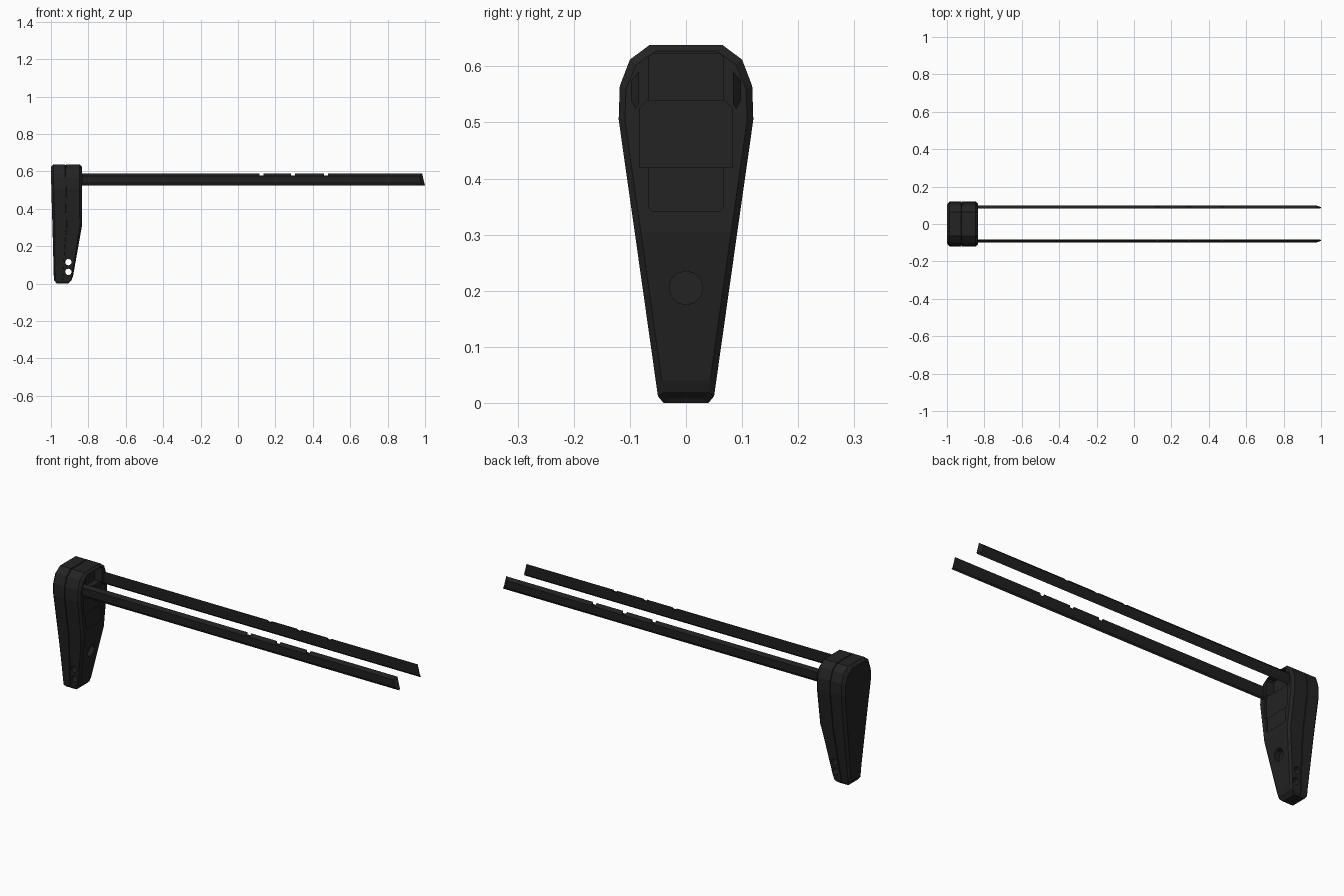
import bpy, bmesh, math
from mathutils import Matrix

if "Cube" in bpy.data.objects:
    bpy.data.objects.remove(bpy.data.objects["Cube"])


def material(name, rgb):
    m = bpy.data.materials.new(name)
    m.diffuse_color = (*rgb, 1)
    m.use_nodes = True
    m.node_tree.nodes["Principled BSDF"].inputs["Base Color"].default_value = m.diffuse_color
    return m


POLYMER = material("black_polymer", (0.017, 0.017, 0.017))
METAL = material("black_metal", (0.0145, 0.0140, 0.0150))


def finish(bm, name, mat=None):
    bmesh.ops.recalc_face_normals(bm, faces=bm.faces)
    me = bpy.data.meshes.new(name)
    bm.to_mesh(me)
    bm.free()
    ob = bpy.data.objects.new(name, me)
    bpy.context.collection.objects.link(ob)
    if mat:
        me.materials.append(mat)
    return ob


def prism(bm, outline, x0, x1):
    """Extrude a (y, z) outline along x; x1 may be a function of (y, z)."""
    end = x1 if callable(x1) else (lambda y, z: x1)
    a = [bm.verts.new((x0, y, z)) for y, z in outline]
    b = [bm.verts.new((end(y, z), y, z)) for y, z in outline]
    bm.faces.new(a)
    bm.faces.new(b[::-1])
    n = len(a)
    for i in range(n):
        bm.faces.new((a[i], a[(i + 1) % n], b[(i + 1) % n], b[i]))


def cylinder(bm, r, length, centre, axis, sides):
    rot = Matrix.Rotation(math.pi / 2, 4, axis)
    bmesh.ops.create_cone(bm, cap_ends=True, segments=sides, radius1=r, radius2=r,
                          depth=length, matrix=Matrix.Translation(centre) @ rot)


def cut(target, bm):
    """Subtract a temporary cutter and remove it afterwards."""
    cutter = finish(bm, "cutter")
    cutter.hide_render = True
    mod = target.modifiers.new("cut", 'BOOLEAN')
    mod.operation, mod.solver, mod.object = 'DIFFERENCE', 'EXACT', cutter
    bpy.context.view_layer.objects.active = target
    bpy.ops.object.modifier_apply(modifier=mod.name)
    bpy.data.objects.remove(cutter)


# Butt body: rows of half width, height, rear x, front x
ROWS = [(0.040, 0.000, -0.975, -0.904), (0.050, 0.012, -0.985, -0.890),
        (0.054, 0.040, -0.985, -0.882), (0.0915, 0.305, -0.992, -0.835),
        (0.120, 0.505, -0.998, -0.835), (0.118, 0.565, -0.999, -0.835),
        (0.100, 0.612, -1.000, -0.835), (0.065, 0.638, -1.000, -0.835)]
# Rings from rear to front: fraction of depth and inset, with a seam groove midway
RINGS = [(0, 0.014), (0.08, 0), (0.46, 0), (0.465, 0.004),
         (0.485, 0.004), (0.49, 0), (0.93, 0), (1, 0.011)]


def ring(bm, t, inset):
    def row_z(z):
        if z > 0.5:
            return z - inset * (z - 0.5) / 0.138
        return z + inset * 0.7 if z < 0.02 else z
    left, right = ([bm.verts.new((xr + (xf - xr) * t, s * (y - inset), row_z(z)))
                    for y, z, xr, xf in ROWS] for s in (-1, 1))
    return left, right


bm = bmesh.new()
rings = [ring(bm, *r) for r in RINGS]
for left, right in (rings[0], rings[-1]):
    for i in range(len(ROWS) - 1):
        bm.faces.new((left[i], right[i], right[i + 1], left[i + 1]))
loops = [l + r[::-1] for l, r in rings]
for a, b in zip(loops, loops[1:]):
    for i in range(len(a)):
        j = (i + 1) % len(a)
        bm.faces.new((a[i], a[j], b[j], b[i]))
body = finish(bm, "butt_body", POLYMER)

# Stepped recesses in the front face: (outline, depth)
POCKETS = [
    ([(-0.067, 0.54), (0.067, 0.54), (0.067, 0.615), (0.06, 0.623),
      (-0.06, 0.623), (-0.067, 0.615)], 0.045),
    ([(-0.083, 0.42), (0.083, 0.42), (0.083, 0.525), (0.067, 0.541),
      (-0.067, 0.541), (-0.083, 0.525)], 0.014),
    ([(-0.06, 0.342), (0.06, 0.342), (0.067, 0.35), (0.067, 0.421),
      (-0.067, 0.421), (-0.067, 0.35)], 0.007)]
for outline, depth in POCKETS:
    bm = bmesh.new()
    prism(bm, outline, -0.835 - depth, -0.78)
    cut(body, bm)

# Round socket in the sloped front and two sling holes through the sides
bm = bmesh.new()
cylinder(bm, 0.03, 0.1, (-0.83, 0, 0.205), 'Y', 12)
cut(body, bm)
for z in (0.115, 0.063):
    bm = bmesh.new()
    cylinder(bm, 0.017, 0.4, (-0.907, 0, z), 'X', 16)
    cut(body, bm)

# Guide rods with slanted tips and three notches along the top
SECTION = [(0.084, 0.59), (0.098, 0.575), (0.098, 0.54), (0.090, 0.524), (0.084, 0.532)]


def tip(y, z):
    outer = 0.018 if abs(y) > 0.095 else 0
    return 1.0 - 0.016 * (z - 0.524) / 0.066 - outer


for side, s in (("left", 1), ("right", -1)):
    bm = bmesh.new()
    prism(bm, [(s * y, z) for y, z in SECTION], -0.87, tip)
    rod = finish(bm, side + "_guide_rod", METAL)
    for x in (0.125, 0.295, 0.47):
        bm = bmesh.new()
        prism(bm, [(-0.15, 0.579), (0.15, 0.579), (0.15, 0.62), (-0.15, 0.62)],
              x - 0.011, x + 0.011)
        cut(rod, bm)
